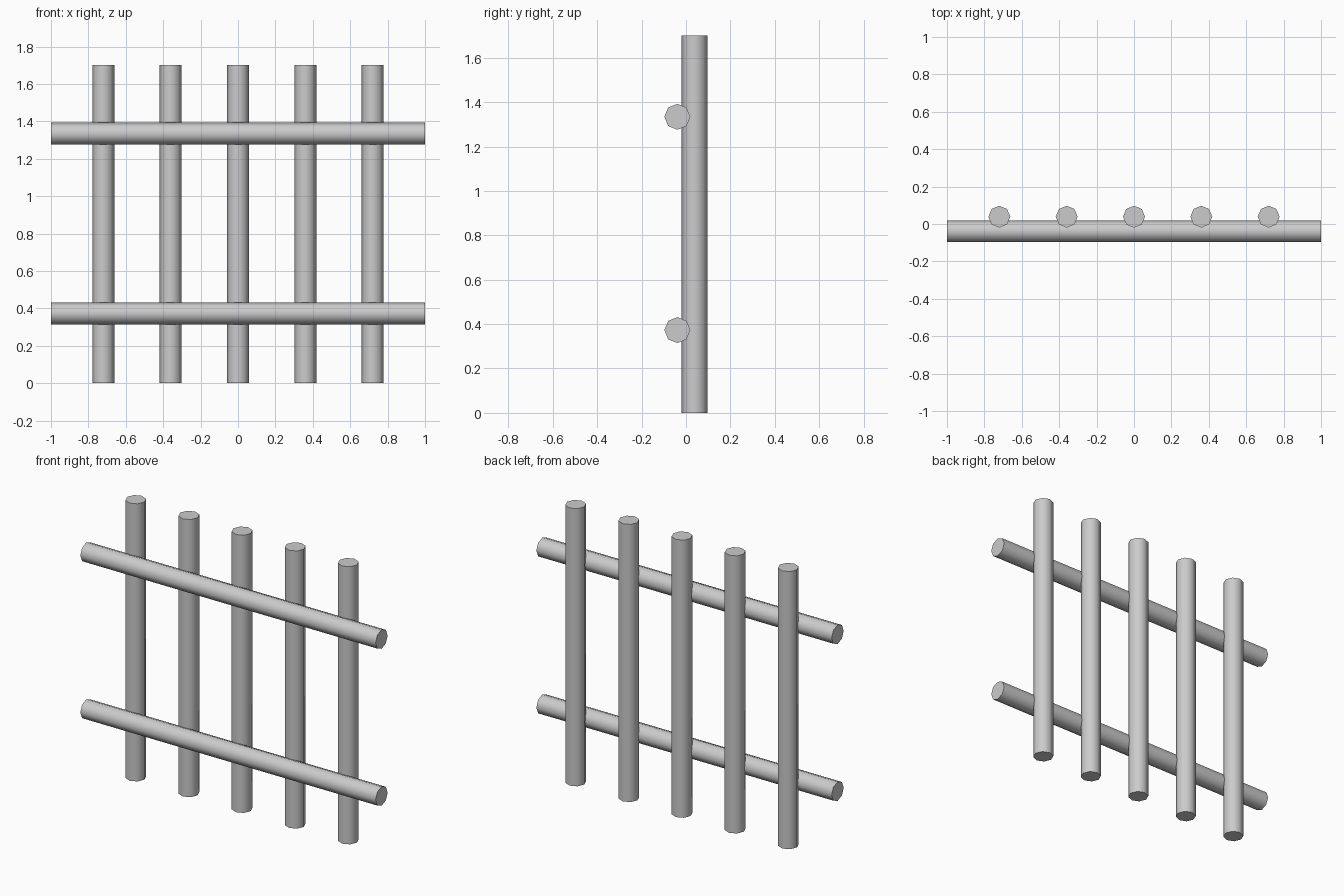
import bpy
from math import radians, pi

if "Cube" in bpy.data.objects:
    bpy.data.objects.remove(bpy.data.objects["Cube"])

RADIUS = 0.0585
OFFSET = 0.039   # posts sit behind the rails, slightly overlapping


def pole(name, length, location, rotation=(0, 0, 0)):
    """Eight-sided round pole, smooth sides with crisp end caps."""
    bpy.ops.mesh.primitive_cylinder_add(vertices=8, radius=RADIUS, depth=length,
                                        location=location, rotation=rotation)
    bpy.context.object.name = name
    bpy.ops.object.shade_smooth_by_angle(angle=radians(60))


# Upright posts
HEIGHT = 1.70
for i in range(5):
    pole(f"post_{i + 1}", HEIGHT, ((i - 2) * 0.36, OFFSET, HEIGHT / 2))

# Horizontal rails across the front
for name, z in (("lower_rail", 0.373), ("upper_rail", 1.334)):
    pole(name, 2.0, (0, -OFFSET, z), (0, pi / 2, 0))
